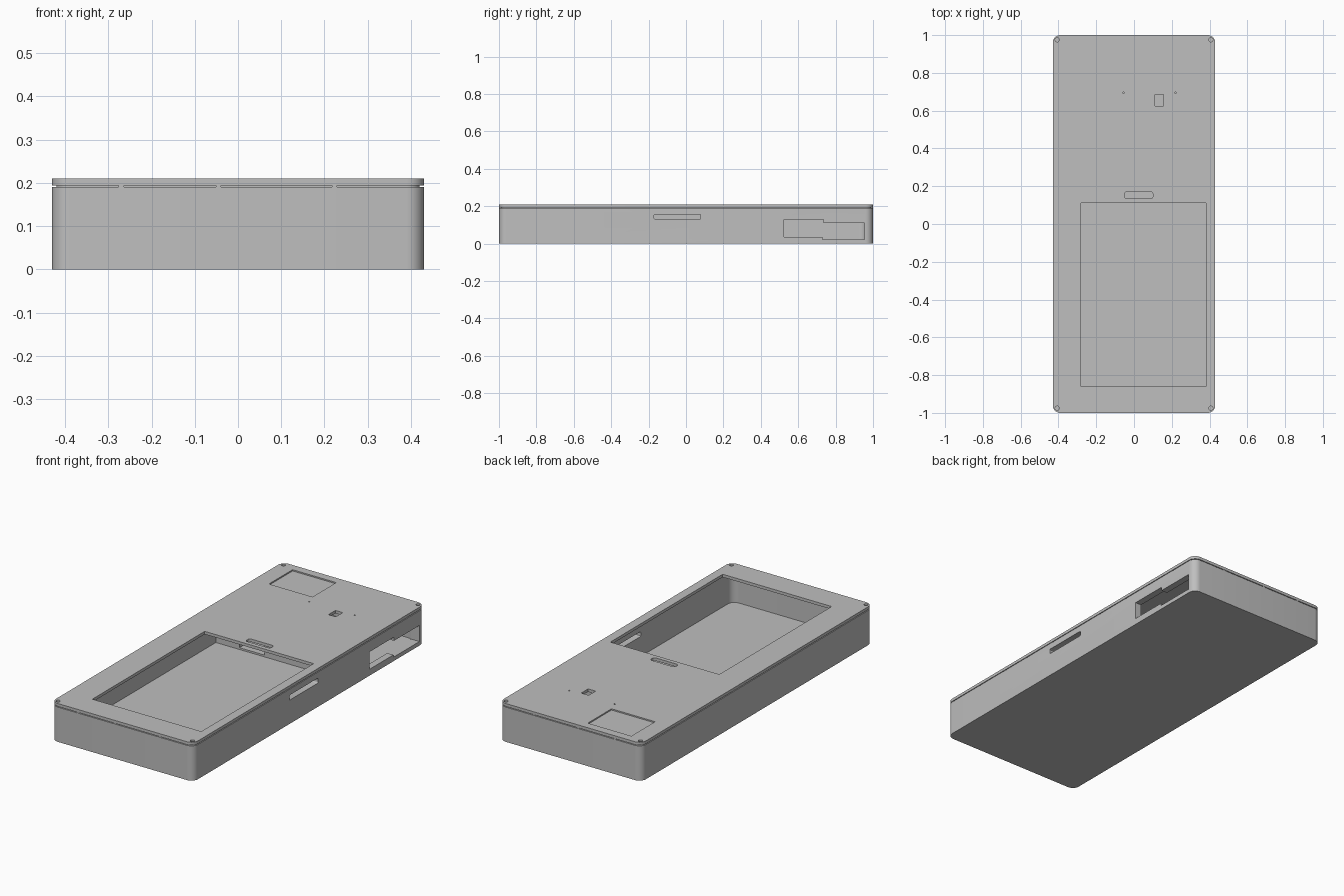
import bpy, bmesh, math

cube = bpy.data.objects.get("Cube")
if cube:
    bpy.data.objects.remove(cube, do_unlink=True)

grey = bpy.data.materials.new("case_grey")
grey.use_nodes = True
grey.diffuse_color = (0.52, 0.52, 0.52, 1)
grey.node_tree.nodes["Principled BSDF"].inputs["Base Color"].default_value = (0.52, 0.52, 0.52, 1)


def prism(name, outline, depth, lift):
    """Extrude a flat outline by a depth vector; lift maps 2D points to 3D."""
    bm = bmesh.new()
    face = bm.faces.new([bm.verts.new(lift(*p)) for p in outline])
    ext = bmesh.ops.extrude_face_region(bm, geom=[face])
    verts = [v for v in ext["geom"] if isinstance(v, bmesh.types.BMVert)]
    bmesh.ops.translate(bm, verts=verts, vec=depth)
    bmesh.ops.recalc_face_normals(bm, faces=bm.faces)
    mesh = bpy.data.meshes.new(name)
    bm.to_mesh(mesh)
    bm.free()
    mesh.materials.append(grey)
    obj = bpy.data.objects.new(name, mesh)
    bpy.context.collection.objects.link(obj)
    return obj


def rounded(x0, x1, y0, y1, r, steps=8):
    """Outline of a rectangle, with rounded corners when r is above zero."""
    if r <= 0:
        return [(x0, y0), (x1, y0), (x1, y1), (x0, y1)]
    corners = [(x1 - r, y1 - r), (x0 + r, y1 - r), (x0 + r, y0 + r), (x1 - r, y0 + r)]
    return [(cx + r * math.cos((q + i / steps) * math.pi / 2),
             cy + r * math.sin((q + i / steps) * math.pi / 2))
            for q, (cx, cy) in enumerate(corners) for i in range(steps + 1)]


def slab(name, x0, x1, y0, y1, z0, z1, r=0.0):
    return prism(name, rounded(x0, x1, y0, y1, r), (0, 0, z1 - z0), lambda x, y: (x, y, z0))


def disc(name, x, y, r, z0, z1):
    ring = [(x + r * math.cos(a * math.pi / 8), y + r * math.sin(a * math.pi / 8)) for a in range(16)]
    return prism(name, ring, (0, 0, z1 - z0), lambda u, v: (u, v, z0))


def cut(obj, cutters):
    """Subtract each cutter and remove it afterwards."""
    for cutter in cutters:
        cutter.hide_render = True
        mod = obj.modifiers.new("cut", "BOOLEAN")
        mod.operation, mod.solver, mod.object = "DIFFERENCE", "EXACT", cutter
    deps = bpy.context.evaluated_depsgraph_get()
    result = bpy.data.meshes.new_from_object(obj.evaluated_get(deps))
    obj.modifiers.clear()
    obj.data = result
    for cutter in cutters:
        bpy.data.objects.remove(cutter, do_unlink=True)


W, L, H = 0.43, 1.0, 0.21
SEAM, LID = 0.19, 0.194
WALL, FLOOR, R = 0.037, 0.02, 0.04
parts = []

# Hollow tray with the side slot and the stepped side port
tray = slab("tray", -W, W, -L, L, 0, SEAM, R)
side = lambda y, z: (W - 0.1, y, z)
port = [(0.525, 0.035), (0.73, 0.035), (0.73, 0.022), (0.955, 0.022),
        (0.955, 0.11), (0.735, 0.11), (0.735, 0.13), (0.525, 0.13)]
cut(tray, [slab("cavity", -W + WALL, W - WALL, -L + WALL, L - WALL, FLOOR, H + 0.1, R),
           prism("slot_cutter", rounded(-0.17, 0.078, 0.13, 0.157, 0.006, 3), (0.2, 0, 0), side),
           prism("port_cutter", port, (0.2, 0, 0), side)])
parts.append(tray)

# Inner divider with a cable gap
divider = slab("divider", -W + WALL, W - WALL, 0.37, 0.4, FLOOR, 0.17)
cut(divider, [slab("gap_cutter", -0.25, -0.1, 0.3, 0.5, FLOOR + 0.01, 0.3)])
parts.append(divider)

# Lip that closes the seam between tray and lid
lip = slab("seam_lip", -W + 0.01, W - 0.01, -L + 0.01, L - 0.01, SEAM, LID, R - 0.01)
cut(lip, [slab("lip_cutter", -W + WALL, W - WALL, -L + WALL, L - WALL, 0.1, 0.3, R)])
parts.append(lip)

# Seam clips on the two short ends
for end, sign in (("front", -1), ("back", 1)):
    for i, x in enumerate((-0.27, -0.045, 0.223)):
        y = sign * (L - 0.006)
        parts.append(slab(f"{end}_clip_{i}", x - 0.006, x + 0.006, y - 0.005, y + 0.005, SEAM, LID))

# Lid with screen window, speaker slot, button hole, label recess and pinholes
lid = slab("lid", -W, W, -L, L, LID, H, R)
cutters = [slab("window", -0.28, 0.38, -0.86, 0.112, 0.1, 0.3),
           slab("speaker_slot", -0.05, 0.1, 0.135, 0.17, 0.1, 0.3, 0.012),
           slab("button_hole", 0.11, 0.155, 0.625, 0.685, 0.1, 0.3),
           slab("label_recess", -0.338, -0.074, 0.75, 0.955, H - 0.007, 0.3)]
cutters += [disc("pinhole", x, 0.695, 0.004, 0.1, 0.3) for x in (-0.055, 0.22)]
cutters += [disc("screw_hole", sx * 0.407, sy * 0.975, 0.011, H - 0.012, 0.3)
            for sx in (-1, 1) for sy in (-1, 1)]
cut(lid, cutters)
parts.append(lid)

# Smooth the rounded corners and keep the edges sharp
bpy.ops.object.select_all(action="DESELECT")
for part in parts:
    part.select_set(True)
bpy.context.view_layer.objects.active = tray
bpy.ops.object.shade_smooth_by_angle(angle=math.radians(30))
